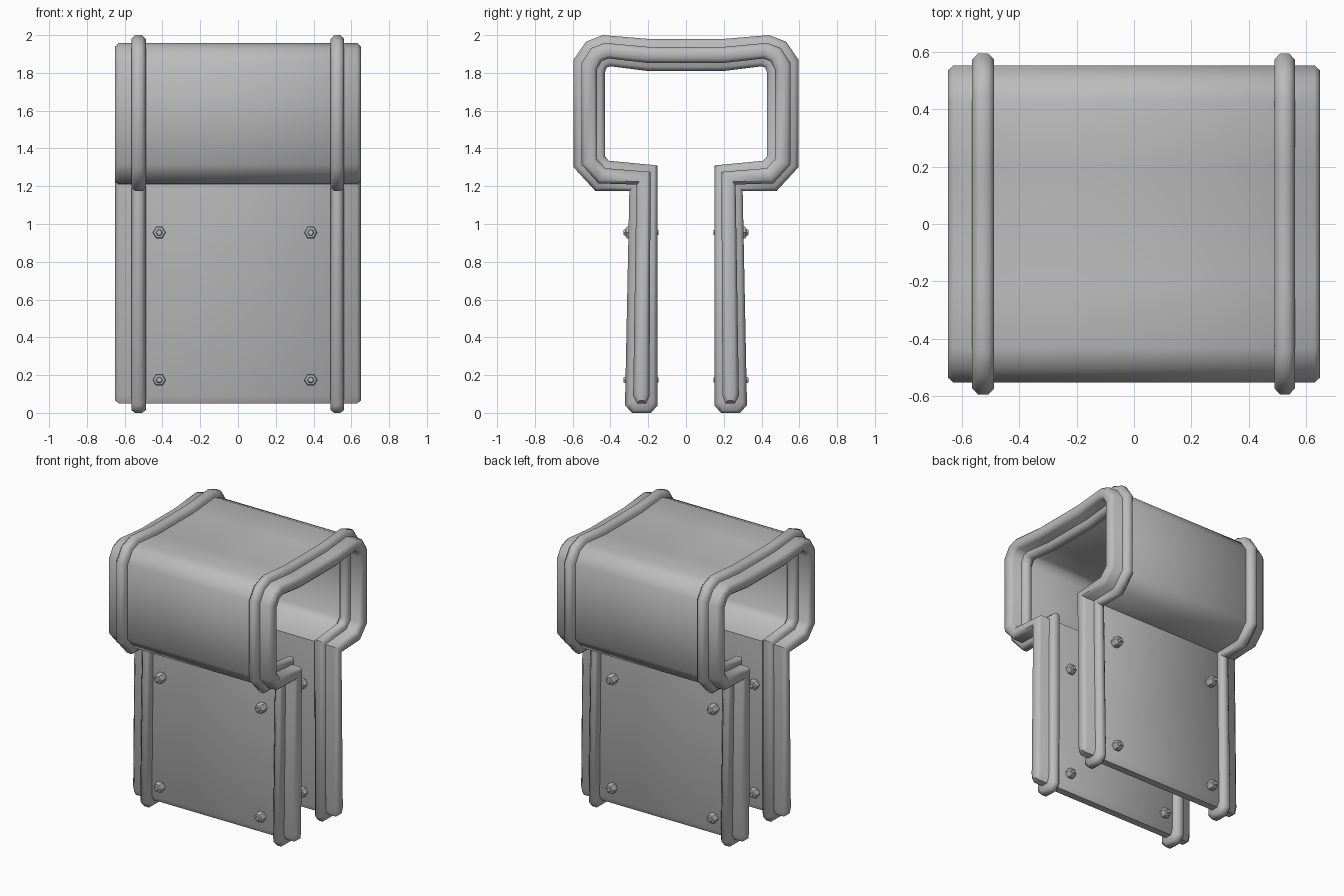
import bpy, bmesh, math

cube = bpy.data.objects.get("Cube")
if cube:
    bpy.data.objects.remove(cube, do_unlink=True)

grey = bpy.data.materials.new("plain_grey")
grey.use_nodes = True
colour = (0.5, 0.5, 0.5, 1)
grey.diffuse_color = colour
grey.node_tree.nodes["Principled BSDF"].inputs["Base Color"].default_value = colour

# Half of the clamp wall (y, z), from the top centre down to the foot
OUTER = [(0, 1.98), (.2, 1.98), (.44, 2.0), (.53, 1.965), (.595, 1.87),
         (.595, 1.3), (.48, 1.175), (.3, 1.175), (.323, .04), (.285, 0)]
INNER = [(0, 1.81), (.2, 1.81), (.4, 1.835), (.42, 1.828), (.43, 1.8),
         (.43, 1.36), (.41, 1.335), (.15, 1.31), (.15, .04), (.185, 0)]


def mirrored(points):
    return [(-y, z) for y, z in points[:0:-1]] + points


def wall_loop(inset, lift):
    """Closed outline of the wall, thinned by inset and raised at the feet."""
    pairs = list(zip(mirrored(OUTER), mirrored(INNER)))

    def blend(a, b):
        z = a[1] + (b[1] - a[1]) * inset
        return a[0] + (b[0] - a[0]) * inset, z + (lift if z < .5 else 0)
    return [blend(a, b) for a, b in pairs] + [blend(b, a) for a, b in reversed(pairs)]


def finish(name, bm, angle):
    bmesh.ops.recalc_face_normals(bm, faces=bm.faces[:])
    mesh = bpy.data.meshes.new(name)
    bm.to_mesh(mesh)
    bm.free()
    mesh.materials.append(grey)
    obj = bpy.data.objects.new(name, mesh)
    bpy.context.collection.objects.link(obj)
    bpy.ops.object.select_all(action="DESELECT")
    obj.select_set(True)
    bpy.context.view_layer.objects.active = obj
    bpy.ops.object.shade_smooth_by_angle(angle=math.radians(angle))
    return obj


def bridge(bm, rings):
    for a, b in zip(rings, rings[1:]):
        n = len(a)
        for i in range(n):
            j = (i + 1) % n
            bm.faces.new((a[i], a[j], b[j], b[i]))


def wall(name, stations):
    """Loft the wall outline through (x, inset, lift) stations."""
    bm = bmesh.new()
    rings = [[bm.verts.new((x, y, z)) for y, z in wall_loop(inset, lift)]
             for x, inset, lift in stations]
    bridge(bm, rings)
    for ring in (rings[0], rings[-1]):
        n = len(ring)
        for i in range(n // 2 - 1):
            bm.faces.new((ring[i], ring[i + 1], ring[n - 2 - i], ring[n - 1 - i]))
    finish(name, bm, 50)


def ridge(name, x0, x1):
    c = .02
    wall(name, [(x0, .13, .015), (x0 + c, 0, 0), (x1 - c, 0, 0), (x1, .13, .015)])


def bolt(name, x, z, side):
    """Through bolt with a hexagonal nut and a stub on each face."""
    bm = bmesh.new()
    profile = [(.145, .014), (.152, .018), (.155, .018), (.158, .03), (.166, .036),
               (.31, .036), (.318, .03), (.32, .018), (.325, .018), (.332, .014)]
    rings = []
    for y, r in profile:
        rings.append([bm.verts.new((x + r * math.cos(k * math.pi / 3), side * y,
                                    z + r * math.sin(k * math.pi / 3))) for k in range(6)])
    bridge(bm, rings)
    bm.faces.new(rings[0])
    bm.faces.new(rings[-1])
    finish(name, bm, 30)


# Main bent plate and its two raised ribs
wall("clamp_plate", [(-.65, .36, .065), (-.63, .25, .05), (.63, .25, .05), (.65, .36, .065)])
ridge("right_rib", -.565, -.488)
ridge("left_rib", .49, .562)

# Bolts through both legs
for side, face in ((-1, "front"), (1, "back")):
    for x, hand in ((-.417, "right"), (.385, "left")):
        for z, level in ((.955, "upper"), (.175, "lower")):
            bolt(f"{face}_{hand}_{level}_bolt", x, z, side)
